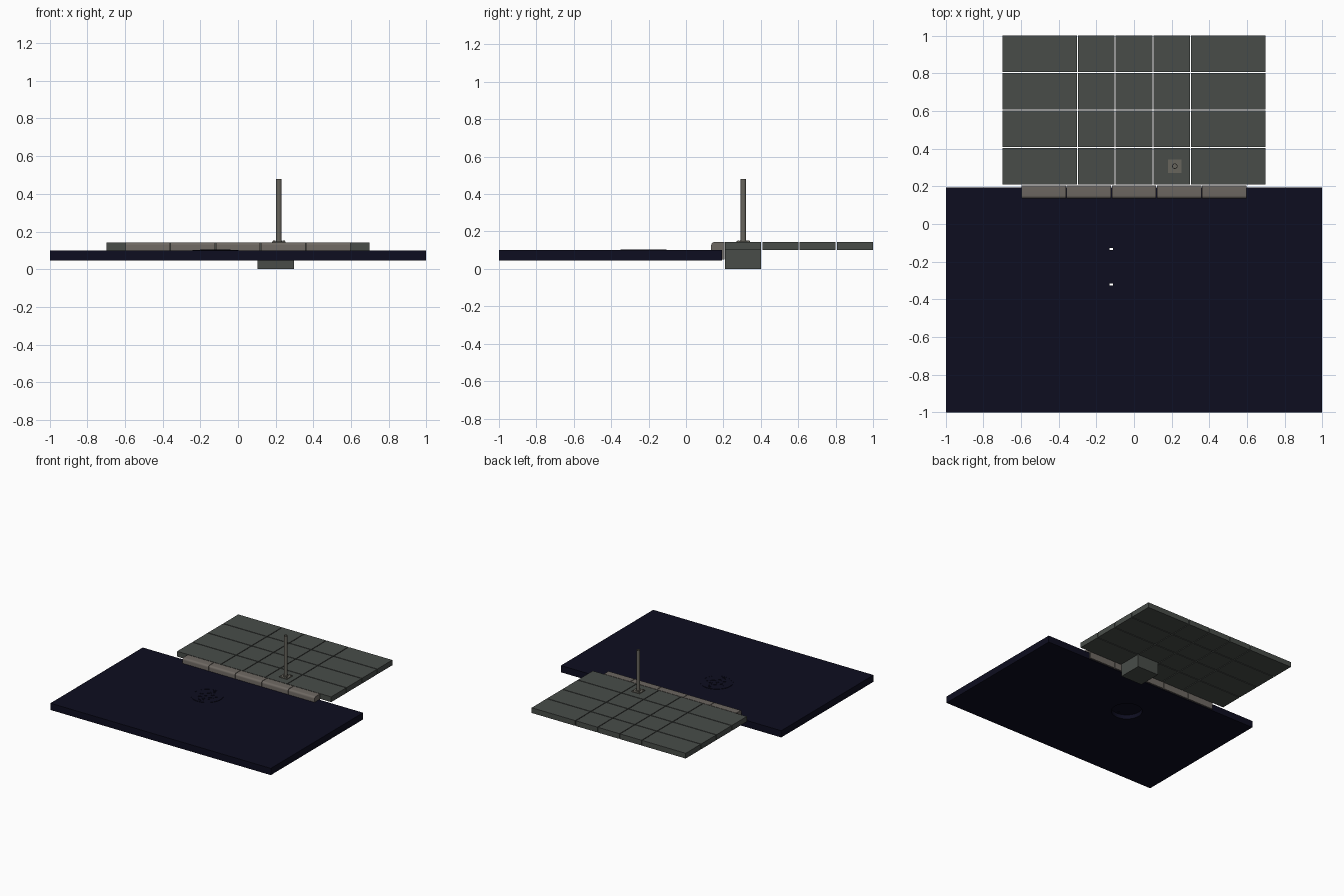
import bpy, bmesh, math
from mathutils import Vector

cube = bpy.data.objects.get("Cube")
if cube:
    bpy.data.objects.remove(cube, do_unlink=True)


def material(name, r, g, b):
    m = bpy.data.materials.new(name)
    m.use_nodes = True
    m.diffuse_color = (r, g, b, 1)
    m.node_tree.nodes["Principled BSDF"].inputs["Base Color"].default_value = (r, g, b, 1)
    return m


ASPHALT = material("dark navy asphalt", 0.004, 0.004, 0.014)
PAVING = material("grey green paving", 0.065, 0.073, 0.066)
STONE = material("warm grey stone", 0.155, 0.138, 0.122)
METAL = material("grey metal", 0.135, 0.128, 0.108)


def finish(name, bm, mat):
    bmesh.ops.recalc_face_normals(bm, faces=bm.faces)
    mesh = bpy.data.meshes.new(name)
    bm.to_mesh(mesh)
    bm.free()
    mesh.materials.append(mat)
    ob = bpy.data.objects.new(name, mesh)
    bpy.context.collection.objects.link(ob)
    return ob


def box(name, x0, x1, y0, y1, z0, z1, mat):
    bm = bmesh.new()
    bmesh.ops.create_cube(bm, size=1)
    bmesh.ops.scale(bm, vec=(x1 - x0, y1 - y0, z1 - z0), verts=bm.verts)
    bmesh.ops.translate(bm, vec=((x0 + x1) / 2, (y0 + y1) / 2, (z0 + z1) / 2), verts=bm.verts)
    return finish(name, bm, mat)


def cylinder(name, x, y, r, z0, z1, mat, sides=32):
    bm = bmesh.new()
    bmesh.ops.create_cone(bm, cap_ends=True, segments=sides, radius1=r, radius2=r, depth=z1 - z0)
    bmesh.ops.translate(bm, vec=(x, y, (z0 + z1) / 2), verts=bm.verts)
    return finish(name, bm, mat)


def smooth(ob):
    bpy.ops.object.select_all(action='DESELECT')
    ob.select_set(True)
    bpy.context.view_layer.objects.active = ob
    bpy.ops.object.shade_smooth_by_angle(angle=math.radians(35))


def cut(ob, cutter):
    # Apply the boolean straight away and drop the cutter
    mod = ob.modifiers.new("cut", 'BOOLEAN')
    mod.operation = 'DIFFERENCE'
    mod.solver = 'EXACT'
    mod.object = cutter
    bpy.context.view_layer.objects.active = ob
    bpy.ops.object.modifier_apply(modifier=mod.name)
    bpy.data.objects.remove(cutter, do_unlink=True)


# Road slab with a round opening
MX, MY, MR = -0.12, -0.227, 0.122
road = box("road_slab", -0.997, 0.997, -1, 0.193, 0.045, 0.1, ASPHALT)
cut(road, cylinder("road_cutter", MX, MY, MR - 0.006, 0, 0.2, ASPHALT, 48))

# Manhole rim, and cover with two lifting slots
rim = cylinder("manhole_rim", MX, MY, MR, 0.08, 0.103, ASPHALT, 48)
cut(rim, cylinder("rim_cutter", MX, MY, MR - 0.012, 0, 0.2, ASPHALT, 48))
cover = cylinder("manhole_cover", MX, MY, MR - 0.012, 0.08, 0.102, ASPHALT, 48)
for side in (-1, 1):
    y = MY + side * 0.094
    cut(cover, box("slot_cutter", MX - 0.009, MX + 0.009, y - 0.005, y + 0.005, 0, 0.2, ASPHALT))
for ob in (road, rim, cover):
    smooth(ob)

# Raised crossing ribs on the cover
for turn in (45, 135):
    for k in (-1, 0, 1):
        rib = box("cover_rib", -0.07, 0.07, k * 0.04 - 0.004, k * 0.04 + 0.004, 0, 0.003, ASPHALT)
        rib.rotation_euler.z = math.radians(turn)
        rib.location = (MX, MY, 0.101)

# Paving slabs; the one under the post is a deep footing block
seams = [-0.7, -0.3, -0.1, 0.1, 0.3, 0.7]
GAP = 0.003
for row in range(4):
    y0 = 0.206 + row * 0.199
    for col, (x0, x1) in enumerate(zip(seams, seams[1:])):
        footing = row == 0 and col == 3
        box("post_footing" if footing else "paving_slab", x0 + GAP, x1 - GAP,
            y0 + GAP, y0 + 0.199 - GAP, 0 if footing else 0.1, 0.143, PAVING)

# Kerb stones with a rounded top front edge
LENGTH = 0.24
R = 0.016
for i in range(5):
    x0 = -0.6 + i * LENGTH
    outline = [(0.205, 0.143), (0.205, 0.05), (0.135, 0.05)]
    for s in range(6):
        a = math.pi - s * math.pi / 10
        outline.append((0.135 + R + R * math.cos(a), 0.143 - R + R * math.sin(a)))
    bm = bmesh.new()
    face = bm.faces.new([bm.verts.new((x0 + 0.002, y, z)) for y, z in outline])
    ext = bmesh.ops.extrude_face_region(bm, geom=[face])
    bmesh.ops.translate(bm, vec=Vector((LENGTH - 0.004, 0, 0)),
                        verts=[v for v in ext["geom"] if isinstance(v, bmesh.types.BMVert)])
    smooth(finish("kerb_stone", bm, STONE))

# Hollow post on a bolted base plate
PX, PY = 0.217, 0.307
box("post_base_plate", PX - 0.036, PX + 0.036, PY - 0.036, PY + 0.036, 0.143, 0.148, METAL)
post = cylinder("post_tube", PX, PY, 0.0145, 0.146, 0.48, METAL, 24)
cut(post, cylinder("bore_cutter", PX, PY, 0.011, 0.16, 0.6, METAL, 24))
smooth(post)
smooth(cylinder("post_collar", PX, PY, 0.019, 0.147, 0.153, METAL, 24))
for sx in (-1, 1):
    for sy in (-1, 1):
        cylinder("base_bolt", PX + sx * 0.026, PY + sy * 0.026, 0.006, 0.147, 0.153, METAL, 6)
